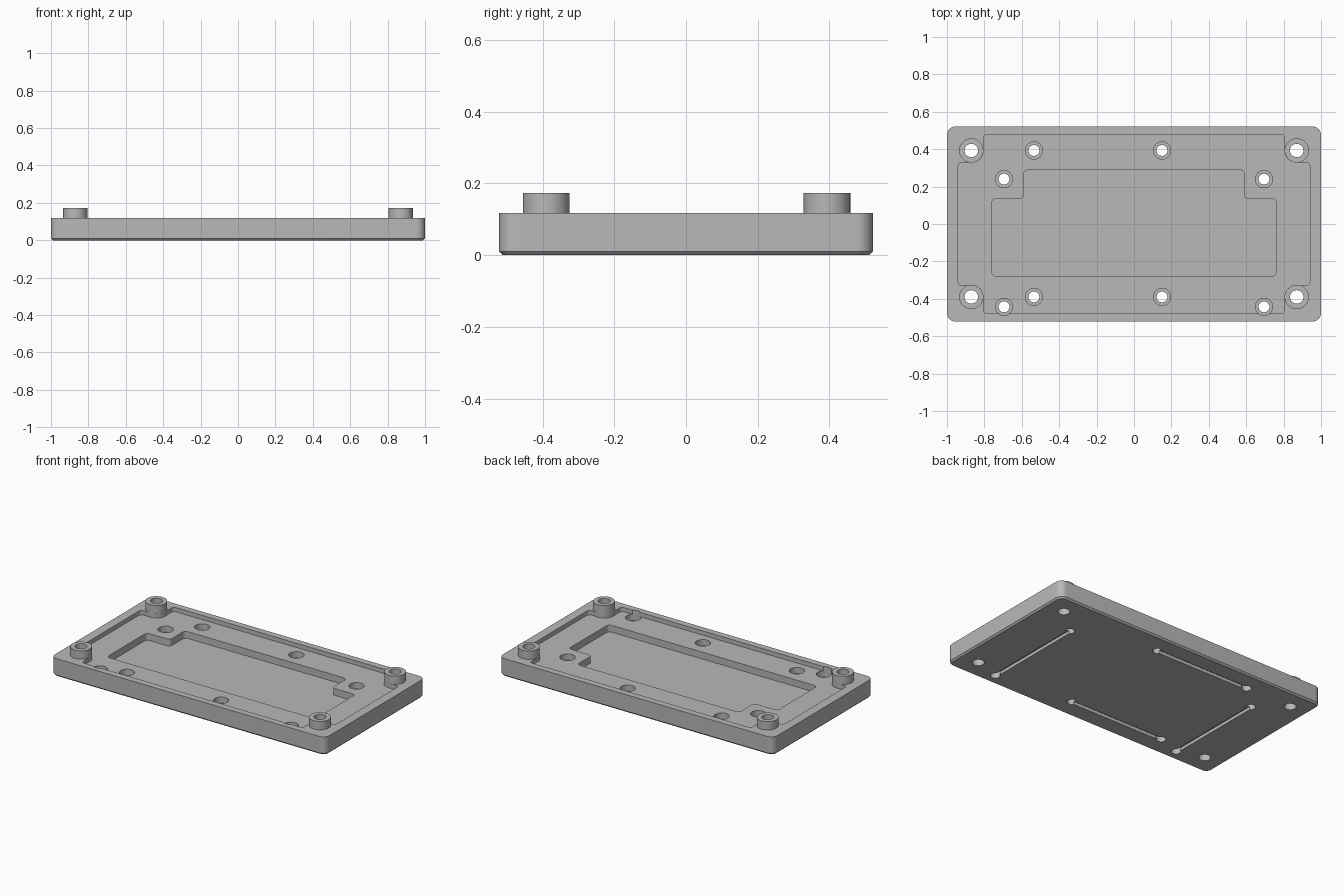
import bpy, bmesh
from math import cos, sin, pi, radians
from mathutils import Vector

cube = bpy.data.objects.get("Cube")
if cube:
    bpy.data.objects.remove(cube, do_unlink=True)

grey = bpy.data.materials.new("satin_grey")
grey.use_nodes = True
GREY = (0.48, 0.48, 0.48, 1)
grey.diffuse_color = GREY
grey.node_tree.nodes["Principled BSDF"].inputs["Base Color"].default_value = GREY

TOP, SHELF, POCKET, SEAT, BOSS_TOP = 0.118, 0.09, 0.045, 0.05, 0.173


def rounded(corners, steps=8):
    """Outline through (x, y, radius) right-angle corners, each filleted."""
    pts = []
    for i, (x, y, r) in enumerate(corners):
        p = Vector((x, y))
        a = (Vector(corners[i - 1][:2]) - p).normalized() * r
        b = (Vector(corners[(i + 1) % len(corners)][:2]) - p).normalized() * r
        for k in range(steps + 1):
            t = pi / 2 * k / steps
            pts.append(p + a * (1 - sin(t)) + b * (1 - cos(t)))
    return pts


def rect(x, y, r):
    return rounded([(-x, -y, r), (x, -y, r), (x, y, r), (-x, y, r)])


def circle(x, y, r, n=40):
    return [Vector((x + r * cos(2 * pi * k / n), y + r * sin(2 * pi * k / n)))
            for k in range(n)]


def loft(name, sections):
    """Solid through (outline, z) sections with equal point counts."""
    bm = bmesh.new()
    rings = [[bm.verts.new((p.x, p.y, z)) for p in o] for o, z in sections]
    n = len(rings[0])
    for lo, hi in zip(rings, rings[1:]):
        for i in range(n):
            j = (i + 1) % n
            bm.faces.new((lo[i], lo[j], hi[j], hi[i]))
    bm.faces.new(rings[0][::-1])
    bm.faces.new(rings[-1])
    bmesh.ops.recalc_face_normals(bm, faces=bm.faces)
    me = bpy.data.meshes.new(name)
    bm.to_mesh(me)
    bm.free()
    me.materials.append(grey)
    ob = bpy.data.objects.new(name, me)
    bpy.context.collection.objects.link(ob)
    return ob


def combine(target, outline, z0, z1, operation="DIFFERENCE"):
    """Cut or join an extruded outline and discard the helper."""
    tool = loft("helper", [(outline, z0), (outline, z1)])
    tool.hide_render = True
    mod = target.modifiers.new("bool", "BOOLEAN")
    mod.operation, mod.object, mod.solver = operation, tool, "EXACT"
    bpy.context.view_layer.objects.active = target
    bpy.ops.object.modifier_apply(modifier=mod.name)
    bpy.data.objects.remove(tool, do_unlink=True)


# Base plate with chamfered lower edge
plate = loft("base_plate", [(rect(0.99, 0.511, 0.035), 0),
                            (rect(1, 0.521, 0.045), 0.01),
                            (rect(1, 0.521, 0.045), TOP)])

# Shallow recess, notched around the corner posts
X, x, Y, y, r, R = 0.94, 0.805, 0.478, 0.33, 0.02, 0.06
quarter = [(X, y, r), (x, y, R), (x, Y, r)]
back = quarter + [(-a, b, c) for a, b, c in quarter[::-1]]
combine(plate, rounded(back + [(-a, -b, c) for a, b, c in back]), SHELF, 0.3)

# Deep stepped pocket
right = [(0.76, -0.28, 0.025), (0.76, 0.135, 0.02),
         (0.59, 0.135, 0.02), (0.59, 0.29, 0.025)]
combine(plate, rounded(right + [(-a, b, c) for a, b, c in right[::-1]]), POCKET, 0.3)

# Corner posts with through holes
for px in (-0.87, 0.87):
    for py in (-0.39, 0.393):
        combine(plate, circle(px, py, 0.065), 0.07, BOSS_TOP, "UNION")
        combine(plate, circle(px, py, 0.036), -0.1, 0.3)

# Screw holes, counterbored from above
screws = [(sx, sy) for sx in (-0.535, 0.15) for sy in (-0.39, 0.393)]
screws += [(sx, sy) for sx in (-0.695, 0.695) for sy in (-0.443, 0.24)]
for sx, sy in screws:
    combine(plate, circle(sx, sy, 0.046), SEAT, 0.3)
    combine(plate, circle(sx, sy, 0.029), -0.1, 0.3)

# Narrow grooves under the plate joining pairs of screw holes
W = 0.014
for sy in (-0.39, 0.393):
    combine(plate, [Vector(p) for p in ((-0.535, sy - W), (0.15, sy - W),
                                        (0.15, sy + W), (-0.535, sy + W))], -0.1, 0.02)
for sx in (-0.695, 0.695):
    combine(plate, [Vector(p) for p in ((sx - W, -0.443), (sx + W, -0.443),
                                        (sx + W, 0.24), (sx - W, 0.24))], -0.1, 0.02)

# Smooth the round walls, keep machined edges crisp
bpy.ops.object.select_all(action="DESELECT")
plate.select_set(True)
bpy.context.view_layer.objects.active = plate
bpy.ops.object.shade_smooth_by_angle(angle=radians(30))
